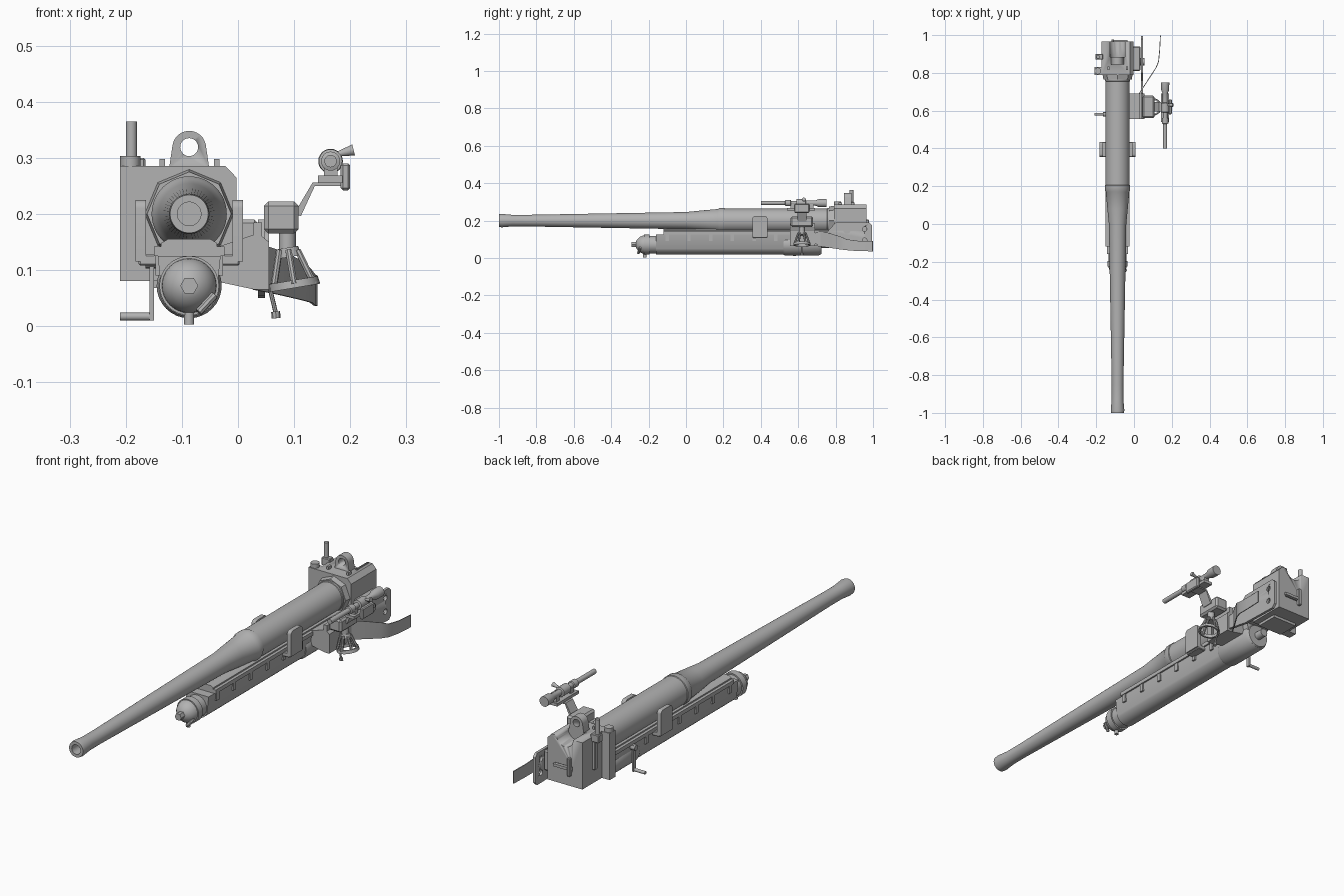
import bpy, bmesh, math
from mathutils import Vector

CX, BZ, RZ = -0.087, 0.20, 0.072   # barrel axis and recoil cylinder axis

steel = bpy.data.materials.new("steel_grey")
steel.diffuse_color = (0.45, 0.45, 0.45, 1)


def finish(name, bm, smooth=True):
    bmesh.ops.recalc_face_normals(bm, faces=bm.faces)
    me = bpy.data.meshes.new(name)
    bm.to_mesh(me)
    bm.free()
    me.materials.append(steel)
    ob = bpy.data.objects.new(name, me)
    bpy.context.collection.objects.link(ob)
    if smooth:
        bpy.ops.object.select_all(action='DESELECT')
        ob.select_set(True)
        bpy.context.view_layer.objects.active = ob
        bpy.ops.object.shade_smooth_by_angle(angle=math.radians(35))
    return ob


def lathe(name, base, axis, prof, n=32, closed=False):
    """Revolve (distance, radius) points about an axis through base."""
    bm = bmesh.new()
    q = Vector(axis).normalized().to_track_quat('Z', 'Y')
    rings = []
    for d, r in prof:
        rings.append([bm.verts.new(Vector(base) + q @ Vector((r * math.cos(2 * math.pi * i / n),
                      r * math.sin(2 * math.pi * i / n), d))) for i in range(n)])
    pairs = list(zip(rings, rings[1:])) + ([(rings[-1], rings[0])] if closed else [])
    for a, b in pairs:
        for i in range(n):
            j = (i + 1) % n
            bm.faces.new((a[i], a[j], b[j], b[i]))
    if not closed:
        bm.faces.new(rings[0])
        bm.faces.new(rings[-1])
    return finish(name, bm)


def rod(name, a, b, r, r2=None, n=16):
    a, b = Vector(a), Vector(b)
    return lathe(name, a, b - a, [(0, r), ((b - a).length, r if r2 is None else r2)], n)


def box(name, x, y, z, bevel=0):
    bm = bmesh.new()
    bmesh.ops.create_cube(bm, size=1)
    for v in bm.verts:
        v.co = Vector([(p[0] + p[1]) / 2 + c * (p[1] - p[0]) for p, c in zip((x, y, z), v.co)])
    if bevel:
        bmesh.ops.bevel(bm, geom=bm.edges[:], offset=bevel, segments=1, affect='EDGES')
    return finish(name, bm, False)


def slab(name, pts, axis, lo, hi):
    """Extrude a 2D outline along x, y or z."""
    bm = bmesh.new()

    def put(p, t):
        return {'x': (t, p[0], p[1]), 'y': (p[0], t, p[1]), 'z': (p[0], p[1], t)}[axis]
    a = [bm.verts.new(put(p, lo)) for p in pts]
    b = [bm.verts.new(put(p, hi)) for p in pts]
    bm.faces.new(a)
    bm.faces.new(b)
    for i in range(len(pts)):
        j = (i + 1) % len(pts)
        bm.faces.new((a[i], a[j], b[j], b[i]))
    return finish(name, bm)


def cut(ob, cutter):
    m = ob.modifiers.new("cut", 'BOOLEAN')
    m.operation, m.solver, m.object = 'DIFFERENCE', 'EXACT', cutter
    cutter.hide_render = True
    cutter.hide_viewport = True


def arc(cx, cy, r, a0, a1, n=12):
    return [(cx + r * math.cos(math.radians(a0 + (a1 - a0) * i / n)),
             cy + r * math.sin(math.radians(a0 + (a1 - a0) * i / n))) for i in range(n + 1)]


Y = (0, 1, 0)
# Barrel with flared muzzle, bore and reinforcing sleeve
lathe("barrel", (CX, 0, BZ), Y, [(-0.6, 0.0005), (-0.6, 0.021), (-1, 0.021), (-1, 0.034), (-0.985, 0.036),
      (-0.93, 0.031), (-0.85, 0.031), (-0.4, 0.039), (0, 0.046), (0.08, 0.054), (0.17, 0.062),
      (0.178, 0.067), (0.205, 0.067), (0.207, 0.064), (0.755, 0.064), (0.757, 0.067),
      (0.775, 0.067), (0.777, 0.058), (0.80, 0.058)], 48)

# Recoil cylinder: rounded nose, hex plug, wide rear housing
nose = [(-0.215 - 0.055 * math.cos(a), 0.05 * math.sin(a))
        for a in [math.radians(d) for d in (12, 25, 40, 55, 72, 90)]]
lathe("recoil_cylinder", (CX, 0, RZ), Y, nose + [(-0.205, 0.05), (-0.205, 0.047), (0.72, 0.047)], 32)
rod("nose_plug", (CX, -0.292, RZ), (CX, -0.26, RZ), 0.016, n=6)
lathe("nose_band", (CX, 0, RZ), Y, [(-0.225, 0.053), (-0.195, 0.053)])
lathe("rear_housing", (CX, 0, RZ), Y, [(0.52, 0.054), (0.53, 0.058), (0.71, 0.058), (0.725, 0.05)])
rod("rear_nut", (CX, 0.72, RZ), (CX, 0.765, RZ), 0.018)
rod("drain_plug", (CX, -0.22, 0.003), (CX, -0.22, 0.03), 0.009)
rod("nose_lever", (-0.07, -0.255, 0.025), (-0.042, -0.245, 0.055), 0.007, n=8)

# Cradle trough around the recoil cylinder, with slide rails and clips
outer = arc(CX, RZ, 0.053, 205, 335)
slab("cradle_trough", outer + [(CX + 0.056, 0.125), (CX - 0.056, 0.125)], 'y', -0.16, 0.72)
slab("slide_bed", [(CX - 0.05, 0.12), (CX - 0.05, 0.148), (CX - 0.038, 0.155), (CX + 0.038, 0.155),
     (CX + 0.05, 0.148), (CX + 0.05, 0.12)], 'y', -0.12, 0.78)
for s in (-1, 1):
    xs = sorted((CX + s * 0.048, CX + s * 0.063))
    box("slide_rail", xs, (-0.12, 0.72), (0.125, 0.142))
    for i in range(6):
        y = -0.10 + i * 0.116
        box("rail_clip", sorted((CX + s * 0.05, CX + s * 0.06)), (y - 0.009, y + 0.009), (0.09, 0.128))
    # Curved guide arms beside the sleeve
    xa, xb = sorted((CX + s * 0.077, CX + s * 0.096))
    slab("guide_arm", [(0.355, 0.115), (0.435, 0.115)] + arc(0.42, 0.21, 0.015, 0, 90, 5)
         + arc(0.37, 0.21, 0.015, 90, 180, 5), 'x', xa, xb)
    box("guide_foot", sorted((CX + s * 0.05, CX + s * 0.09)), (0.355, 0.435), (0.108, 0.128), 0.003)

# Breech block with loading scoop and octagonal collar
breech = slab("breech_block", [(-0.172, 0.08), (-0.003, 0.08), (-0.003, 0.265), (-0.022, 0.285),
              (-0.172, 0.285)], 'y', 0.79, 0.965)
cut(breech, rod("scoop_cutter", (CX, 0.885, 0.285), (CX, 1.0, 0.285), 0.04, n=32))
cut(breech, box("rear_slot_cutter", (-0.125, -0.04), (0.945, 1.0), (0.145, 0.165)))
lathe("breech_collar", (CX, 0, BZ), Y, [(0.765, 0.075), (0.795, 0.08)], 8)
box("breech_latch", (-0.12, -0.105), (0.96, 0.978), (0.125, 0.205), 0.003)
box("breech_latch_bar", (-0.12, -0.035), (0.96, 0.974), (0.15, 0.162))
box("bottom_key", (-0.15, -0.03), (0.80, 0.90), (0.068, 0.085))

# Lifting eye
eye = slab("lifting_eye", [(CX - 0.036, 0.28)] + arc(CX, 0.318, 0.03, 170, 10) + [(CX + 0.036, 0.28)],
           'y', 0.845, 0.885)
cut(eye, rod("eye_cutter", (CX, 0.8, 0.319), (CX, 0.95, 0.319), 0.016, n=24))
for x in (-0.135, -0.038):
    box("top_stud", (x - 0.005, x + 0.005), (0.815, 0.835), (0.28, 0.298))

# Firing column, pin and side lever on the left
box("left_column", (-0.21, -0.165), (0.79, 0.83), (0.08, 0.285))
rod("column_cap", (-0.192, 0.81, 0.283), (-0.192, 0.81, 0.303), 0.018)
rod("upright_pin", (-0.19, 0.885, 0.27), (-0.19, 0.885, 0.365), 0.01)
box("pin_bracket", (-0.205, -0.165), (0.87, 0.90), (0.265, 0.30), 0.003)
box("side_lever", (-0.185, -0.168), (0.875, 0.895), (0.14, 0.27), 0.003)

# Right hand breech carrier
box("carrier_block", (-0.008, 0.035), (0.81, 0.94), (0.10, 0.19), 0.006)
carrier = slab("carrier_plate", [(0.69, 0.075), (0.80, 0.055), (0.98, 0.05), (0.995, 0.065), (0.995, 0.175),
               (0.98, 0.19), (0.80, 0.19), (0.76, 0.145), (0.69, 0.135)], 'x', 0.036, 0.048)
for y, z in ((0.955, 0.155), (0.955, 0.095)):
    cut(carrier, rod("carrier_hole_cutter", (0, y, z), (0.1, y, z), 0.012))
rod("carrier_pivot", (0.03, 0.86, 0.15), (0.055, 0.86, 0.15), 0.02)
# Thin curved guard
bm = bmesh.new()
prev = None
for x, y, lo, hi in ((0.03, 0.69, 0.065, 0.15), (0.075, 0.76, 0.056, 0.135), (0.118, 0.825, 0.046, 0.115),
                     (0.132, 0.86, 0.042, 0.10), (0.138, 0.92, 0.037, 0.092), (0.142, 0.998, 0.036, 0.09)):
    ring = [bm.verts.new(c) for c in ((x, y, lo), (x, y, hi), (x - 0.004, y + 0.001, hi), (x - 0.004, y + 0.001, lo))]
    if prev:
        for i in range(4):
            bm.faces.new((prev[i], prev[(i + 1) % 4], ring[(i + 1) % 4], ring[i]))
    else:
        bm.faces.new(ring)
    prev = ring
bm.faces.new(prev)
finish("curved_guard", bm)

# Sight bracket beside the cradle
slab("sight_bracket", [(-0.04, 0.08), (0.03, 0.065), (0.055, 0.065), (0.055, 0.15), (0.043, 0.16), (0.043, 0.185),
     (0.028, 0.185), (0.028, 0.163), (-0.04, 0.14)], 'y', 0.555, 0.69)
box("sight_box", (0.046, 0.108), (0.56, 0.68), (0.165, 0.222), 0.008)
rod("sight_neck", (0.088, 0.62, 0.13), (0.088, 0.62, 0.17), 0.015)
# Cage of ribs hung below the sight box
top, low = Vector((0.09, 0.62, 0.135)), Vector((0.1, 0.62, 0.075))
ax = low - top
lathe("cage_collar", top, ax, [(-0.005, 0.018), (0.012, 0.022)], 20)
lathe("cage_ring", low, ax, [(-0.007, 0.037), (-0.007, 0.044), (0.007, 0.046), (0.007, 0.038)], 24, True)
for i in range(6):
    a = math.radians(60 * i + 30)
    d = Vector((math.cos(a), math.sin(a), 0))
    rod("cage_rib", top + d * 0.019, low + d * 0.041, 0.006, n=8)
rod("cage_stem", (0.055, 0.62, 0.075), (0.067, 0.62, 0.025), 0.004, n=8)
rod("stem_foot", (0.067, 0.62, 0.026), (0.068, 0.62, 0.014), 0.008, n=8)

# Telescope arm, tray and stepped telescope
slab("telescope_arm", [(0.1, 0.2), (0.112, 0.196), (0.137, 0.25), (0.195, 0.25), (0.195, 0.256), (0.133, 0.256)],
     'y', 0.595, 0.645)
box("telescope_tray", (0.143, 0.186), (0.54, 0.69), (0.255, 0.268))
box("telescope_side", (0.183, 0.2), (0.58, 0.66), (0.242, 0.29), 0.004)
lathe("telescope", (0.165, 0, 0.294), Y, [(0.40, 0.011), (0.53, 0.011), (0.532, 0.017), (0.56, 0.017),
      (0.562, 0.012), (0.59, 0.012), (0.592, 0.021), (0.64, 0.021), (0.642, 0.013), (0.69, 0.013),
      (0.71, 0.021), (0.75, 0.022)], 24)
for y in (0.57, 0.67):
    box("telescope_cradle", (0.153, 0.177), (y - 0.012, y + 0.012), (0.262, 0.29))
rod("telescope_knob", (0.175, 0.63, 0.306), (0.206, 0.63, 0.314), 0.004, 0.01)

# Crank on the left
box("crank_arm", (-0.158, -0.15), (0.573, 0.589), (0.01, 0.125))
rod("crank_hub", (-0.165, 0.581, 0.115), (-0.13, 0.581, 0.115), 0.012)
rod("crank_handle", (-0.21, 0.581, 0.017), (-0.15, 0.581, 0.017), 0.007)
